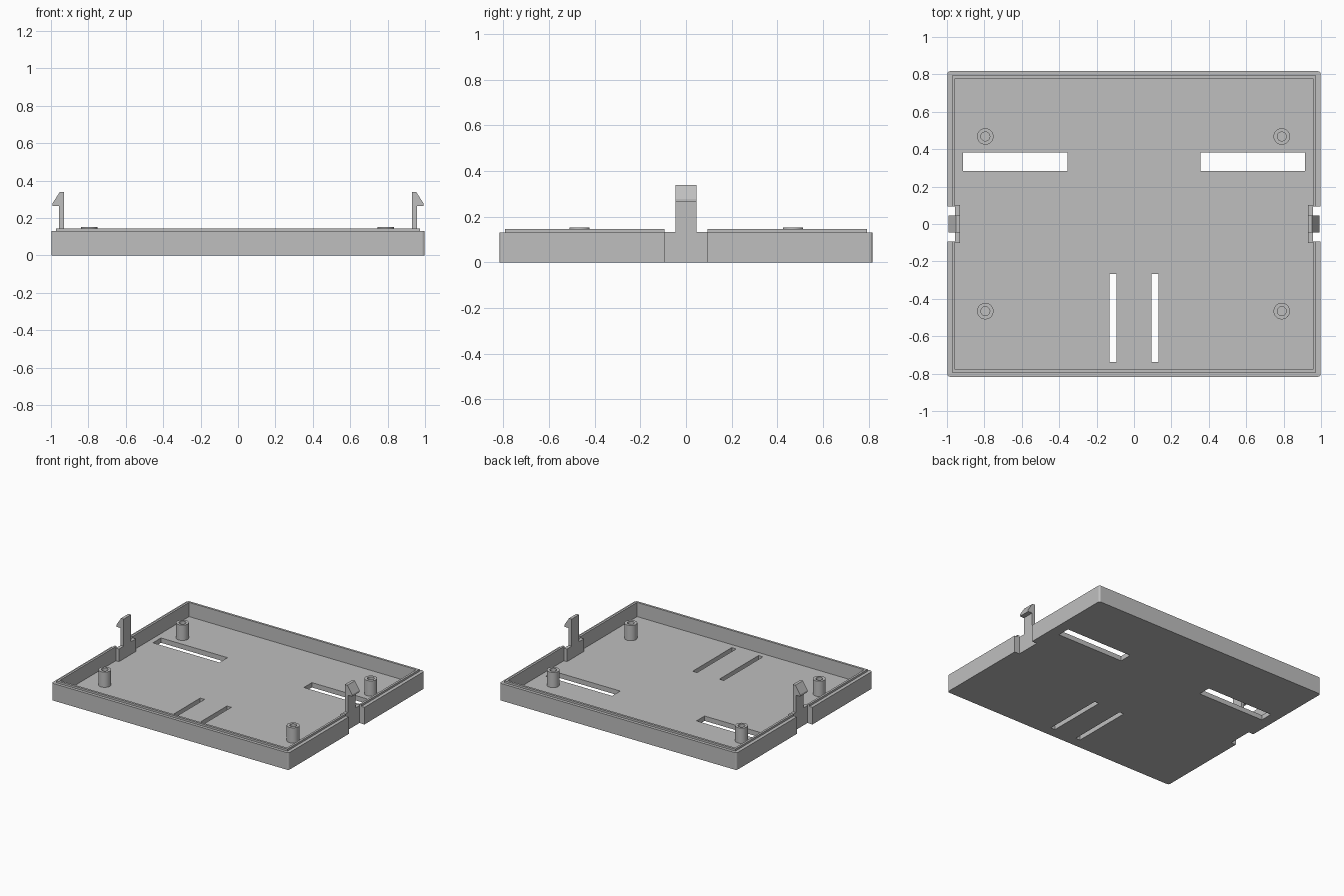
import bpy, bmesh, math

if "Cube" in bpy.data.objects:
    bpy.data.objects.remove(bpy.data.objects["Cube"])

grey = bpy.data.materials.new("plain_grey")
grey.diffuse_color = (0.52, 0.52, 0.52, 1)
grey.use_nodes = True
grey.node_tree.nodes["Principled BSDF"].inputs["Base Color"].default_value = grey.diffuse_color


def add_object(name, bm):
    bmesh.ops.recalc_face_normals(bm, faces=bm.faces)
    mesh = bpy.data.meshes.new(name)
    bm.to_mesh(mesh)
    bm.free()
    obj = bpy.data.objects.new(name, mesh)
    bpy.context.collection.objects.link(obj)
    mesh.materials.append(grey)
    return obj


def box(name, x, y, z, corner=0):
    """Box from (min, max) ranges, optionally with rounded upright corners."""
    bm = bmesh.new()
    bmesh.ops.create_cube(bm, size=1)
    for v in bm.verts:
        v.co = [r[0] if c < 0 else r[1] for c, r in zip(v.co, (x, y, z))]
    if corner:
        upright = [e for e in bm.edges
                   if abs(e.verts[0].co.z - e.verts[1].co.z) > 1e-4]
        bmesh.ops.bevel(bm, geom=upright, offset=corner, segments=3,
                        profile=0.5, affect='EDGES')
    return add_object(name, bm)


def combine(target, tool, operation):
    """Apply a boolean and discard the tool."""
    mod = target.modifiers.new("boolean", 'BOOLEAN')
    mod.operation, mod.object, mod.solver = operation, tool, 'EXACT'
    bpy.context.view_layer.objects.active = target
    bpy.ops.object.modifier_apply(modifier=mod.name)
    bpy.data.objects.remove(tool, do_unlink=True)


# Tray: solid body with a stepped lip, then hollowed
FLOOR, RIM, LIP = 0.037, 0.13, 0.145
tray = box("tray", (-0.998, 0.998), (-0.817, 0.817), (0, RIM), 0.015)
combine(tray, box("lip", (-0.972, 0.972), (-0.794, 0.794), (0.06, LIP)), 'UNION')
combine(tray, box("cavity", (-0.956, 0.956), (-0.777, 0.777), (FLOOR, 0.3)), 'DIFFERENCE')

# Wide slots at the back, narrow slots at the front, notches at both sides
for s in (-1, 1):
    def span(a, b):
        return tuple(sorted((s * a, s * b)))
    combine(tray, box("wide_slot", span(0.355, 0.915), (0.284, 0.381), (-0.1, 0.1)), 'DIFFERENCE')
    combine(tray, box("narrow_slot", span(0.094, 0.131), (-0.737, -0.267), (-0.1, 0.1)), 'DIFFERENCE')
    combine(tray, box("notch", span(0.95, 1.1), (-0.094, 0.094), (-0.1, 0.3)), 'DIFFERENCE')
    # Backing plate that closes the notch behind the clip
    combine(tray, box("plate", span(0.93, 0.956), (-0.102, 0.102), (0, 0.133)), 'UNION')

# Snap clips: hook profile extruded along y
hook = [(0.93, 0.133), (0.956, 0.133), (0.956, 0.264), (0.992, 0.264),
        (0.992, 0.278), (0.953, 0.339), (0.93, 0.339)]
for s, side in ((-1, "left"), (1, "right")):
    bm = bmesh.new()
    face = bm.faces.new([bm.verts.new((s * x, -0.045, z)) for x, z in hook])
    ext = bmesh.ops.extrude_face_region(bm, geom=[face])
    bmesh.ops.translate(bm, vec=(0, 0.09, 0),
                        verts=[g for g in ext["geom"] if isinstance(g, bmesh.types.BMVert)])
    add_object(side + "_clip", bm)

# Hollow screw posts: a tube profile spun around z
SIDES, BOTTOM, TOP = 32, FLOOR - 0.005, 0.153
tube = [(0.024, BOTTOM), (0.044, BOTTOM), (0.044, TOP), (0.024, TOP)]
for x in (-0.795, 0.79):
    for y in (-0.466, 0.468):
        bm = bmesh.new()
        rings = []
        for i in range(SIDES):
            a = math.tau * i / SIDES
            rings.append([bm.verts.new((x + r * math.cos(a), y + r * math.sin(a), z))
                          for r, z in tube])
        for i in range(SIDES):
            p, q = rings[i], rings[(i + 1) % SIDES]
            for k in range(4):
                n = (k + 1) % 4
                bm.faces.new((p[k], q[k], q[n], p[n]))
        post = add_object("screw_post", bm)
        bpy.ops.object.select_all(action='DESELECT')
        post.select_set(True)
        bpy.context.view_layer.objects.active = post
        bpy.ops.object.shade_smooth_by_angle(angle=math.radians(35))
